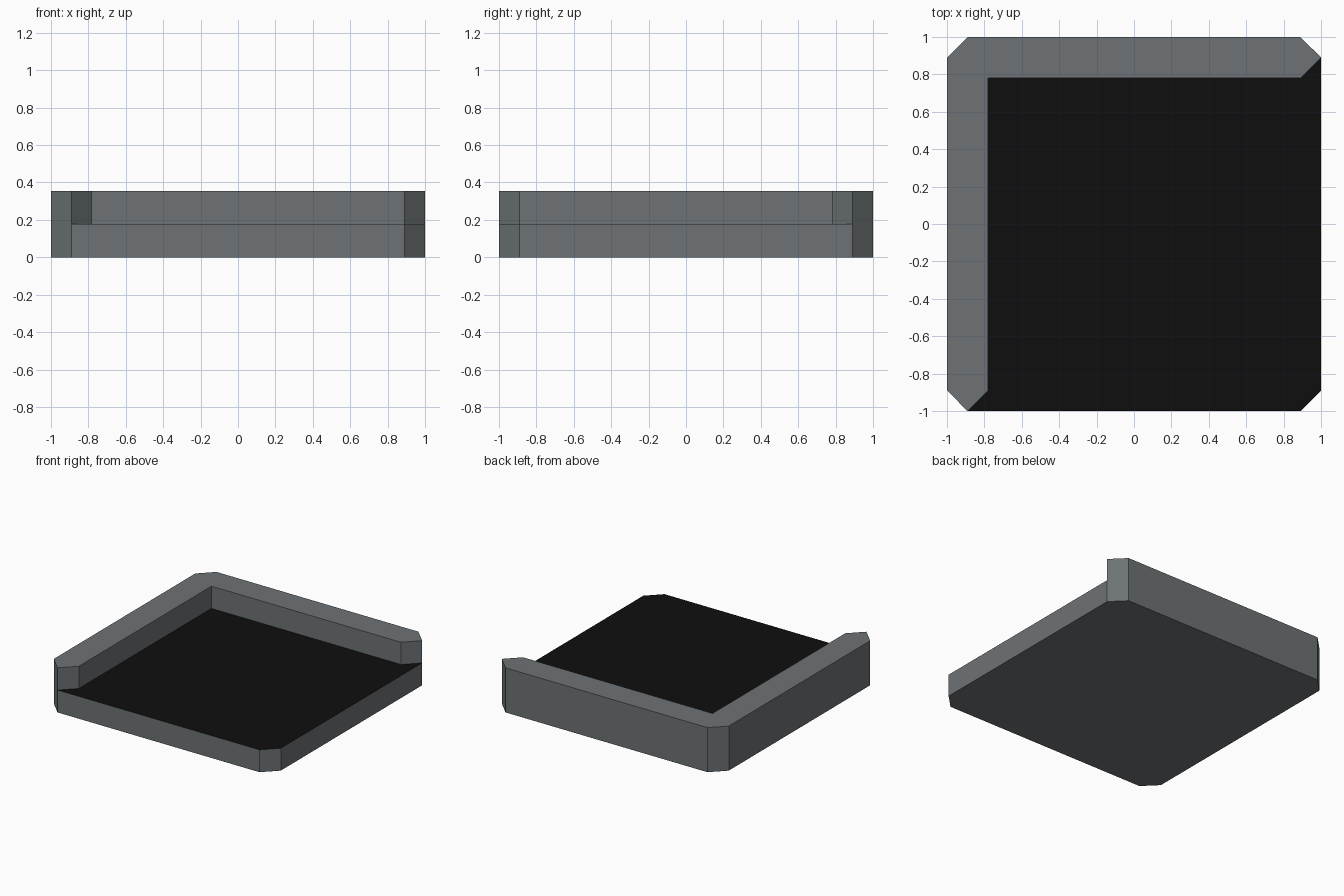
import bpy, bmesh

if "Cube" in bpy.data.objects:
    bpy.data.objects.remove(bpy.data.objects["Cube"])

H, M = 0.355, 0.178      # rim top, floor level
C, I = 0.89, 0.78        # corner chamfer start, inner rim line


def material(name, rgb):
    m = bpy.data.materials.new(name)
    m.diffuse_color = (*rgb, 1.0)
    m.use_nodes = True
    m.node_tree.nodes["Principled BSDF"].inputs["Base Color"].default_value = m.diffuse_color
    return m


grey = material("dark_grey", (0.153, 0.170, 0.176))
black = material("black", (0.0045, 0.0045, 0.0045))


def prism(name, pts, z0, z1, mat, bottom=True, top=True):
    """Flat outline (counter-clockwise) raised from z0 to z1, with optional caps."""
    bm = bmesh.new()
    hi = [bm.verts.new((x, y, z1)) for x, y in pts]
    if top:
        bm.faces.new(hi)
    if z1 > z0:
        lo = [bm.verts.new((x, y, z0)) for x, y in pts]
        n = len(pts)
        for i in range(n):
            j = (i + 1) % n
            bm.faces.new((lo[i], lo[j], hi[j], hi[i]))
        if bottom:
            bm.faces.new(lo[::-1])
    me = bpy.data.meshes.new(name)
    bm.to_mesh(me)
    bm.free()
    me.materials.append(mat)
    ob = bpy.data.objects.new(name, me)
    bpy.context.collection.objects.link(ob)
    return ob


# Square base with chamfered corners
octagon = [(-C, -1), (C, -1), (1, -C), (1, C), (C, 1), (-C, 1), (-1, C), (-1, -C)]
prism("base", octagon, 0, M, grey, top=False)

# L-shaped raised rim along the left and back edges
rim = [(-1, -C), (-C, -1), (-I, -C), (-I, I), (C, I), (1, C), (C, 1), (-C, 1), (-1, C)]
prism("raised_rim", rim, M, H, grey, bottom=False)

# Black floor inside the rim
floor = [(-C, -1), (C, -1), (1, -C), (1, C), (C, I), (-I, I), (-I, -C)]
prism("floor", floor, M, M, black)
